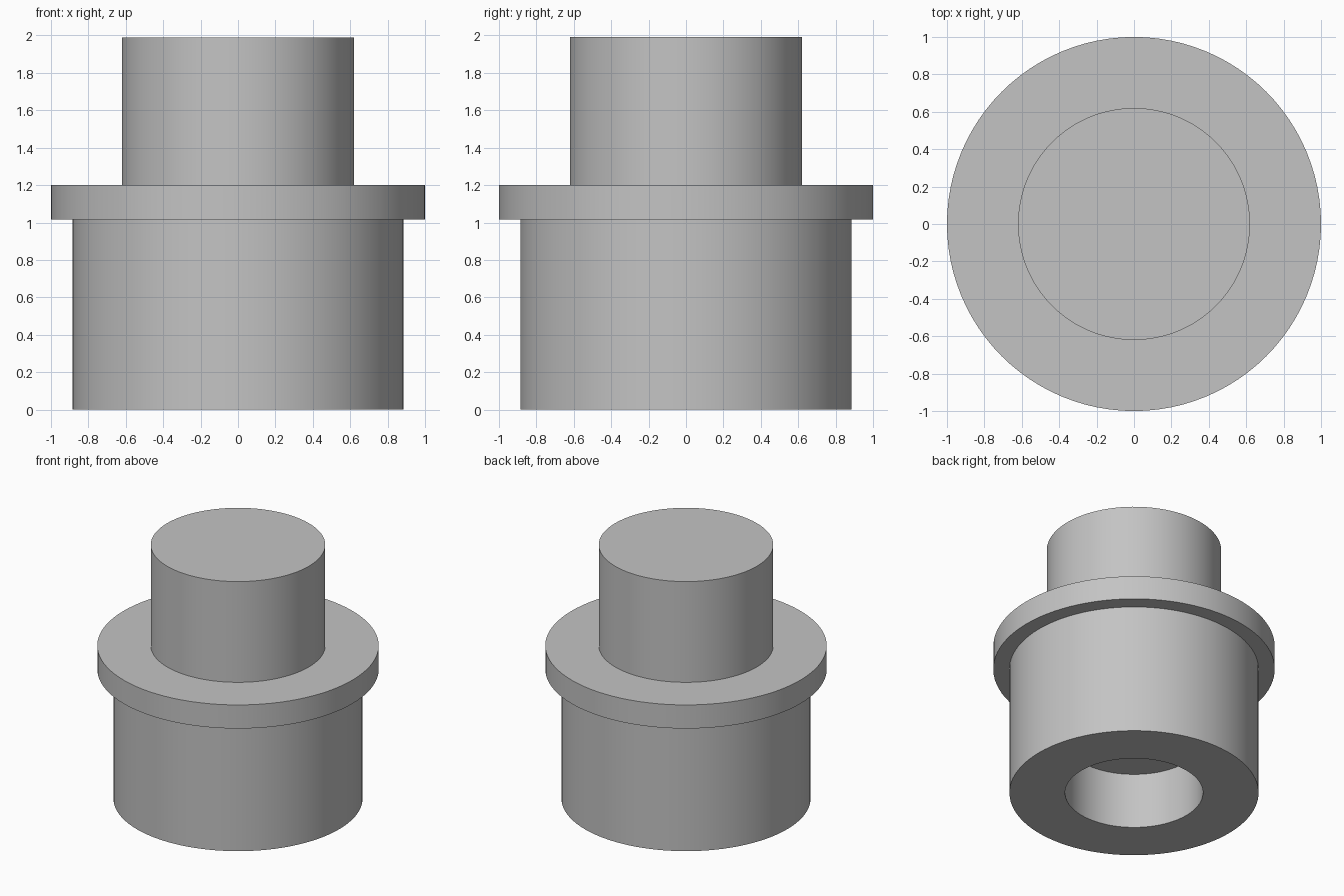
import bpy, bmesh, math

SEGMENTS = 96

cube = bpy.data.objects.get("Cube")
if cube:
    bpy.data.objects.remove(cube, do_unlink=True)

# Plain grey material
grey = bpy.data.materials.new("plain grey")
grey.use_nodes = True
colour = (0.55, 0.55, 0.55, 1)
grey.diffuse_color = colour
grey.node_tree.nodes["Principled BSDF"].inputs["Base Color"].default_value = colour

# Main dimensions
bore_r, bore_depth = 0.49, 0.435
body_r, flange_r, stem_r = 0.885, 1.0, 0.62
flange_bottom, flange_top, stem_top = 1.015, 1.2, 1.99

# Profile from the bore ceiling, round the outside, to the stem rim
profile = [
    (bore_r, bore_depth), (bore_r, 0),
    (body_r, 0), (body_r, flange_bottom),
    (flange_r, flange_bottom), (flange_r, flange_top),
    (stem_r, flange_top), (stem_r, stem_top),
]

# Turn the profile into rings, bridge them and cap both ends
bm = bmesh.new()
rings = []
for radius, z in profile:
    angles = [math.tau * i / SEGMENTS for i in range(SEGMENTS)]
    rings.append([bm.verts.new((radius * math.cos(a), radius * math.sin(a), z))
                  for a in angles])
for low, high in zip(rings, rings[1:]):
    for i in range(SEGMENTS):
        j = (i + 1) % SEGMENTS
        bm.faces.new((low[i], low[j], high[j], high[i]))
bm.faces.new(rings[0])
bm.faces.new(rings[-1])
bmesh.ops.recalc_face_normals(bm, faces=bm.faces)

mesh = bpy.data.meshes.new("flanged_plug")
bm.to_mesh(mesh)
bm.free()
mesh.materials.append(grey)
plug = bpy.data.objects.new("flanged_plug", mesh)
bpy.context.collection.objects.link(plug)

# Smooth round walls with crisp rims
bpy.ops.object.select_all(action="DESELECT")
plug.select_set(True)
bpy.context.view_layer.objects.active = plug
bpy.ops.object.shade_smooth_by_angle(angle=math.radians(30))
